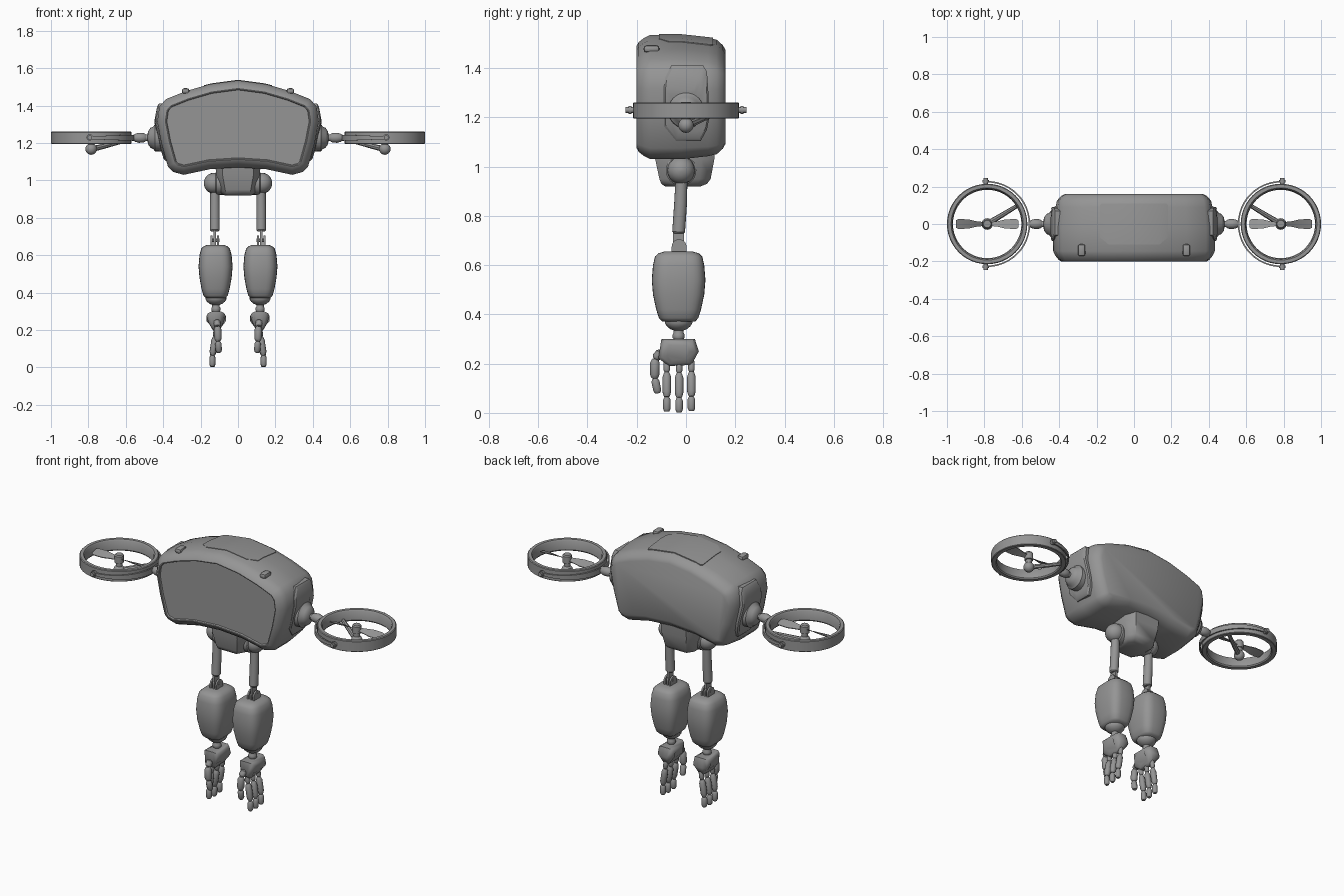
import bpy, bmesh, math
from mathutils import Vector

old = bpy.data.objects.get("Cube")
if old:
    bpy.data.objects.remove(old, do_unlink=True)

grey = bpy.data.materials.new("mid grey")
grey.use_nodes = True
COLOUR = (0.3, 0.3, 0.3, 1)
grey.diffuse_color = COLOUR
grey.node_tree.nodes["Principled BSDF"].inputs["Base Color"].default_value = COLOUR


def loft(name, rings, pair=True, closed=False, angle=35, bevel=0):
    """Skin a list of rings; paired parts are mirrored across x."""
    bm = bmesh.new()
    vs = [[bm.verts.new(p) for p in r] for r in rings]
    n = len(vs[0])
    links = list(zip(vs, vs[1:])) + ([(vs[-1], vs[0])] if closed else [])
    for a, b in links:
        for i in range(n):
            bm.faces.new((a[i], a[(i + 1) % n], b[(i + 1) % n], b[i]))
    if not closed:
        bm.faces.new(vs[0])
        bm.faces.new(vs[-1])
    bmesh.ops.recalc_face_normals(bm, faces=bm.faces)
    if bevel:
        bmesh.ops.bevel(bm, geom=bm.edges[:], offset=bevel, segments=2,
                        profile=0.5, affect='EDGES')
    me = bpy.data.meshes.new(name)
    bm.to_mesh(me)
    bm.free()
    me.materials.append(grey)
    ob = bpy.data.objects.new(name, me)
    bpy.context.collection.objects.link(ob)
    bpy.ops.object.select_all(action='DESELECT')
    ob.select_set(True)
    bpy.context.view_layer.objects.active = ob
    bpy.ops.object.shade_smooth_by_angle(angle=math.radians(angle))
    if pair:
        ob.modifiers.new("mirror", 'MIRROR').use_mirror_merge = False


def tube(name, stations, sides=16, **kw):
    """Round sections (point, radius) along a path."""
    pts = [Vector(p) for p, r in stations]
    rings = []
    for i, (p, r) in enumerate(stations):
        d = (pts[min(i + 1, len(pts) - 1)] - pts[max(i - 1, 0)]).normalized()
        u = d.cross(Vector((0, 1, 0) if abs(d.y) < 0.9 else (1, 0, 0))).normalized()
        v = d.cross(u)
        rings.append([pts[i] + r * (u * math.cos(t) + v * math.sin(t))
                      for t in (math.tau * k / sides for k in range(sides))])
    loft(name, rings, **kw)


def ball(name, c, r, axis=(0, 0, 1)):
    a, c = Vector(axis), Vector(c)
    steps = [math.pi * (0.02 + 0.96 * k / 10) for k in range(11)]
    tube(name, [(c - a * r * math.cos(t), r * math.sin(t)) for t in steps], 20)


def box(name, c, size, bevel=0):
    x, y, z = c
    a, b, h = (s / 2 for s in size)
    loft(name, [[(x + i * a, y + j * b, z + k) for i, j in
                 ((-1, -1), (1, -1), (1, 1), (-1, 1))] for k in (-h, h)], bevel=bevel)


# Body shell with a recessed front screen
half = [(0, 1.535), (.15, 1.515), (.28, 1.477), (.385, 1.435), (.42, 1.395),
        (.432, 1.315), (.41, 1.2), (.375, 1.075), (.345, 1.045), (.29, 1.03),
        (.15, 1.06), (0, 1.07)]
outline = [Vector(p) for p in half + [(-x, z) for x, z in half[-2:0:-1]]]


def inset(d):
    out = []
    for i, p in enumerate(outline):
        e = (p - outline[i - 1]).normalized()
        f = (outline[(i + 1) % len(outline)] - p).normalized()
        n = Vector((e.y + f.y, -e.x - f.x)).normalized()
        out.append(p + n * d / max(0.6, n.dot(Vector((e.y, -e.x)))))
    return out


shell = [(-.19, .054), (-.19, .051), (-.199, .048), (-.2, .043), (-.192, .029),
         (-.17, .012), (-.145, 0), (-.02, 0), (.09, .012), (.125, .02),
         (.15, .042), (.16, .06)]
loft("body_shell", [[(p.x, y, p.y) for p in inset(d)] for y, d in shell], pair=False)


# Top hatch plate following the arched roof
def roof(x):
    x = abs(x)
    for (a, za), (b, zb) in zip(half, half[1:4]):
        if x <= b:
            return za + (zb - za) * (x - a) / (b - a)


hatch = [(-.182, -.07, .1), (-.172, -.08, .11), (-.135, -.11, .11), (0, -.11, .11),
         (.135, -.11, .11), (.172, -.08, .11), (.182, -.07, .1)]
loft("top_hatch", [[(x, y, roof(x) - .11 * max(0, y + .02) + h)
                    for y, h in ((a, -.015), (-.02, -.015), (b, -.015),
                                 (b, .003), (-.02, .003), (a, .003))]
                   for x, a, b in hatch], pair=False)

# Small roof lugs
box("roof_lug", (.28, -.14, 1.478), (.04, .064, .03), bevel=.012)

# Side plates and rotor sockets
plate = [(-.06, 1.41), (.07, 1.41), (.085, 1.385), (.09, 1.315), (.095, 1.2), (.085, 1.15),
         (.06, 1.105), (-.04, 1.105), (-.09, 1.165), (-.09, 1.315), (-.085, 1.36)]


def flank(z):
    return .432 - max(0, 1.315 - z) * .23 - max(0, z - 1.315) * .15


def plate_ring(scale, lift):
    return [(flank(z) + lift, y * scale, z)
            for y, z in ((y, 1.235 + (z - 1.235) * scale) for y, z in plate)]


loft("side_plate", [plate_ring(1, -.06), plate_ring(1, .005), plate_ring(.93, .012),
                    plate_ring(.7, .014), plate_ring(.45, .016)], angle=30)
Z = 1.228
tube("socket_dome", [((x, 0, Z), r) for x, r in
                     ((.4, .074), (.444, .072), (.453, .06), (.468, .053),
                      (.48, .036), (.485, .015))], 24)
tube("rotor_arm", [((x, 0, Z), r) for x, r in
                   ((.47, .017), (.492, .017), (.503, .025), (.53, .027),
                    (.548, .022), (.563, .014))])

# Rotor ring, yoke, pivots, propeller and motor strut
C = .785


def arc(r, t, z):
    return (C + r * math.cos(t), r * math.sin(t), z)


ring = ((.215, 1.198), (.215, 1.257), (.211, 1.261), (.193, 1.261), (.187, 1.253),
        (.183, 1.202), (.188, 1.195), (.211, 1.195))
loft("rotor_ring", [[arc(r, math.tau * k / 48, z) for r, z in ring] for k in range(48)], closed=True)
yoke = []
for k in range(25):
    t = math.pi * (.5 + k / 24)
    h = .008 + .008 * abs(math.cos(t))
    yoke.append([arc(r, t, Z + s * h) for r, s in
                 ((.222, -1), (.23, -1), (.23, 1), (.222, 1))])
loft("rotor_yoke", yoke)
for s in (-1, 1):
    tube("ring_pivot", [((C + .008, s * y, Z + .002), r) for y, r in
                        ((.205, .012), (.222, .012), (.222, .017), (.234, .017),
                         (.234, .012), (.246, .012))], 12)
    blade = []
    for d, w, tilt in ((.015, .01, .006), (.06, .015, .009), (.1, .025, .01),
                       (.155, .026, .008), (.168, .019, .005)):
        blade.append([(C + s * d, s * j * w, Z + .006 + j * tilt + k)
                      for j, k in ((-1, -.002), (1, -.002), (1, .002), (-1, .002))])
    loft("propeller_blade", blade)
tube("propeller_hub", [((C, 0, z), r) for z, r in
                       ((1.17, .018), (1.212, .018), (1.214, .025), (1.255, .025),
                        (1.262, .02))])
ball("motor", (C, 0, 1.168), .031)
tube("motor_strut", [((C, 0, 1.166), .016), ((.69, .057, 1.19), .013),
                     ((.628, .095, 1.206), .011)], 8)

# Hip block under the body
loft("hip_block", [[(sx * a, y, z) for sx, y in
                    ((-.7, f), (.7, f), (1, f * .55), (1, b * .55), (.7, b), (-.7, b),
                     (-1, b * .55), (-1, f * .55))]
                   for z, a, f, b in ((1.09, .12, -.13, .12), (1.03, .118, -.125, .115),
                                      (.95, .098, -.108, .1), (.93, .088, -.1, .085),
                                      (.92, .07, -.085, .06))],
     pair=False, angle=50)
ball("shoulder_ball", (.127, -.02, .985), .056, axis=(1, 0, 0))
tube("shoulder_cap", [((x, -.02, .985), r) for x, r in
                      ((.06, .062), (.115, .062), (.12, .055))], 24)

# Upper arm and elbow
tube("upper_arm", [((.124, -.018, .96), .024), ((.124, -.022, .85), .026),
                   ((.124, -.03, .735), .026), ((.124, -.03, .728), .02)])
box("elbow_link", (.124, -.03, .69), (.013, .044, .1))
for x in (.106, .124, .142):
    tube("elbow_disc", [((x - .005, -.028, .675), .03), ((x + .005, -.028, .675), .03)], 20)
    box("elbow_tab", (x, -.028, .655), (.01, .06, .04))
tube("elbow_pin", [((.1, -.028, .68), .01), ((.148, -.028, .68), .01)], 10)


# Forearm: rounded-square sections
def rounded(cx, cy, z, a, b, p=.6, n=32):
    def f(v):
        return math.copysign(abs(v) ** p, v)
    return [(cx + a * f(math.cos(t)), cy + b * f(math.sin(t)), z)
            for t in (math.tau * k / n for k in range(n))]


loft("forearm", [rounded(.12, -.03, z, a, b) for z, a, b in
                 ((.656, .045, .055), (.648, .063, .082), (.635, .077, .096),
                  (.6, .086, .104), (.54, .091, .109), (.48, .086, .104),
                  (.42, .075, .091), (.385, .065, .08), (.372, .053, .068))], angle=50)
tube("wrist", [((.118, -.03, z), r) for z, r in
               ((.39, .056), (.365, .056), (.352, .048), (.34, .034), (.335, .02),
                (.325, .02), (.318, .024), (.305, .024), (.295, .018))], 20)

# Palm with a narrow knuckle edge
palm = [(-.1, .3), (.036, .3), (.052, .25), (.022, .195), (-.07, .19), (-.112, .222)]
loft("palm", [[(.117 + w * (.4 + .6 * min(1, max(0, z - .19) / .06)),
                -.03 + (y + .03) * k, .245 + (z - .245) * k) for y, z in palm]
              for w, k in ((-.052, .55), (-.043, .83), (-.024, 1),
                           (.024, 1), (.043, .83), (.052, .55))], angle=60)


# Fingers: jointed blunt segments
def finger(name, joints, radii):
    for a, b, q in zip(joints, joints[1:], radii):
        a, b = Vector(a), Vector(b)
        tube(name + "_segment", [(a.lerp(b, t), q * m) for t, m in
                                 ((0, .55), (.07, .75), (.2, 1), (.8, 1), (.93, .8), (1, .6))], 10)


for y, dz in ((-.078, 0), (-.028, -.003), (.022, .002)):
    finger("finger", [(.115, y, .215 + dz), (.121, y, .165 + dz), (.137, y, .065 + dz),
                      (.137, y, .005 + dz)], (.014, .018, .016))
finger("thumb", [(.113, -.1, .25), (.11, -.126, .22), (.106, -.127, .14),
                 (.102, -.114, .08)], (.018, .02, .017))
